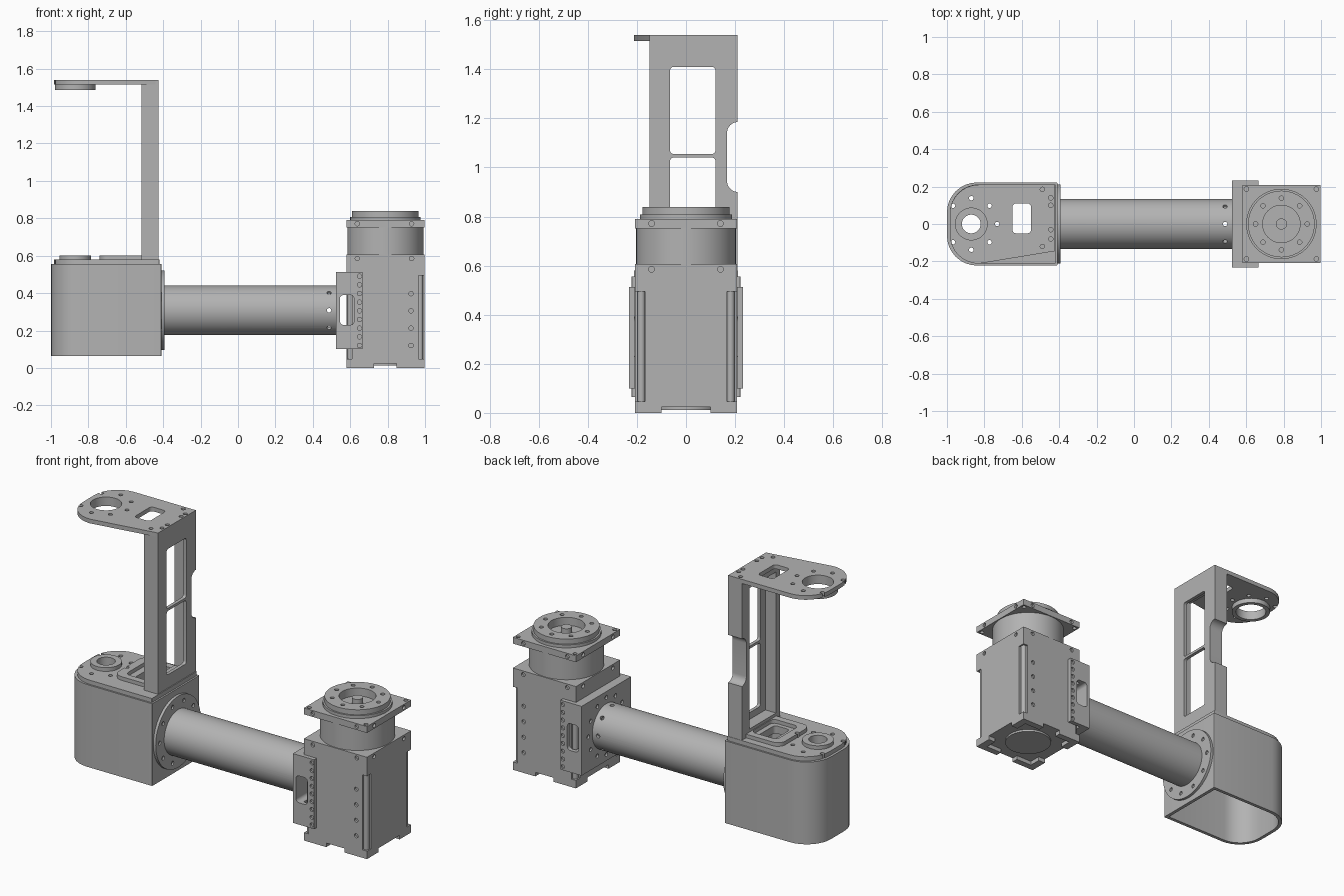
import bpy, bmesh
from math import sin, cos, pi, radians

if "Cube" in bpy.data.objects:
    bpy.data.objects.remove(bpy.data.objects["Cube"])

GREY = (0.45, 0.45, 0.45, 1)
metal = bpy.data.materials.new("machined grey")
metal.use_nodes = True
metal.diffuse_color = GREY
metal.node_tree.nodes["Principled BSDF"].inputs["Base Color"].default_value = GREY

# Mapping of an outline (u, v) and extrusion w into space
AXES = {"x": lambda u, v, w: (w, u, v),
        "y": lambda u, v, w: (u, w, v),
        "z": lambda u, v, w: (u, v, w)}


def prism(pts, lo, hi, axis="z", bm=None):
    bm = bm or bmesh.new()
    a = [bm.verts.new(AXES[axis](u, v, lo)) for u, v in pts]
    b = [bm.verts.new(AXES[axis](u, v, hi)) for u, v in pts]
    bm.faces.new(a)
    bm.faces.new(b)
    for i in range(len(pts)):
        j = (i + 1) % len(pts)
        bm.faces.new((a[i], a[j], b[j], b[i]))
    bmesh.ops.recalc_face_normals(bm, faces=bm.faces)
    return bm


def circle(u, v, r, n=48):
    return [(u + r * cos(2 * pi * i / n), v + r * sin(2 * pi * i / n)) for i in range(n)]


def rounded(u0, u1, v0, v1, r_left, r_right=None, n=8):
    r_right = r_left if r_right is None else r_right
    corners = [(u1, v1, r_right, -1, -1), (u0, v1, r_left, 1, -1),
               (u0, v0, r_left, 1, 1), (u1, v0, r_right, -1, 1)]
    pts = []
    for k, (u, v, r, su, sv) in enumerate(corners):
        for i in range(n + 1 if r else 1):
            a = pi / 2 * (k + i / n)
            pts.append((u + su * r + r * cos(a), v + sv * r + r * sin(a)) if r else (u, v))
    return pts


def box(x0, x1, y0, y1, z0, z1, bm=None):
    return prism(rounded(x0, x1, y0, y1, 0), z0, z1, "z", bm)


def holes(points, lo, hi, axis="z", r=0.012):
    bm = bmesh.new()
    for u, v in points:
        prism(circle(u, v, r, 14), lo, hi, axis, bm)
    return bm


def make(name, bm, *cuts):
    def new_object(label, data):
        mesh = bpy.data.meshes.new(label)
        data.to_mesh(mesh)
        data.free()
        ob = bpy.data.objects.new(label, mesh)
        bpy.context.collection.objects.link(ob)
        return ob
    ob = new_object(name, bm)
    ob.data.materials.append(metal)
    bpy.ops.object.select_all(action="DESELECT")
    bpy.context.view_layer.objects.active = ob
    ob.select_set(True)
    for cut in cuts:
        cutter = new_object("cutter", cut)
        cutter.hide_render = True
        mod = ob.modifiers.new("cut", "BOOLEAN")
        mod.operation, mod.solver, mod.object = "DIFFERENCE", "EXACT", cutter
        bpy.ops.object.modifier_apply(modifier=mod.name)
        bpy.data.objects.remove(cutter)
    bpy.ops.object.shade_smooth_by_angle(angle=radians(30))
    return ob


# ---- Base housing: open-bottomed shell with a rounded end
make("housing_shell", prism(rounded(-1, -0.41, -0.222, 0.222, 0.16, 0.004), 0.065, 0.555),
     prism(rounded(-0.98, -0.43, -0.202, 0.202, 0.14, 0.01), 0, 0.7))

PIVOT = -0.87
bolt_ring = circle(PIVOT, 0, 0.138, 8)
plate_slot = rounded(-0.65, -0.55, -0.05, 0.11, 0.02)

make("housing_lid", prism(rounded(-0.985, -0.42, -0.212, 0.212, 0.155, 0.004), 0.535, 0.58),
     prism(circle(PIVOT, 0, 0.05), 0.4, 0.7), holes(bolt_ring, 0.4, 0.7),
     prism(plate_slot, 0.4, 0.7))
make("lower_bearing_boss", prism(circle(PIVOT, 0, 0.085), 0.575, 0.602),
     prism(circle(PIVOT, 0, 0.05), 0.4, 0.7))
make("column_foot", prism(rounded(-0.74, -0.5, -0.115, 0.17, 0.05, 0), 0.575, 0.602),
     prism(rounded(-0.69, -0.52, -0.075, 0.13, 0.03), 0.4, 0.7),
     holes(bolt_ring, 0.4, 0.7))

# ---- Upright column: pocketed channel with two windows and a side relief
make("column", box(-0.515, -0.425, -0.148, 0.21, 0.575, 1.54),
     box(-0.6, -0.445, -0.112, 0.137, 0.62, 1.46),
     prism(rounded(-0.065, 0.12, 1.055, 1.41, 0.015), -0.6, -0.3, "x"),
     prism(rounded(-0.065, 0.12, 0.66, 1.04, 0.015), -0.6, -0.3, "x"),
     prism(rounded(0.167, 0.3, 0.9, 1.185, 0.045), -0.6, -0.3, "x"),
     holes([(-0.49, 0.185), (-0.49, -0.12)] + [(-0.445, y) for y in (0.14, 0.1, -0.03, -0.08)],
           1.515, 1.6))

# ---- Upper arm plate, tapered on its front edge
top_outline = [p for p in rounded(-0.985, -0.44, -0.212, 0.21, 0.155, 0)][:-1]
top_outline.append((-0.44, -0.148))
make("upper_plate", prism(top_outline, 1.515, 1.54),
     prism(circle(PIVOT, 0, 0.085), 1.4, 1.6), holes(bolt_ring, 1.4, 1.6),
     prism(plate_slot, 1.4, 1.6),
     holes([(-0.49, 0.185), (-0.49, -0.12)] + [(-0.445, y) for y in (0.14, 0.1, -0.03, -0.08)],
           1.4, 1.6))
make("upper_bearing_ring", prism(circle(PIVOT, 0, 0.109), 1.487, 1.52),
     prism(circle(PIVOT, 0, 0.085), 1.4, 1.6))

# ---- Link tube and its flange
LINK_Z = 0.308
make("tube_flange", prism(circle(0, LINK_Z, 0.212, 64), -0.415, -0.394, "x"),
     holes(circle(0, LINK_Z, 0.175, 10), -0.403, -0.3, "x"))

radial = bmesh.new()
for i in range(8):
    a = i * pi / 4
    bmesh.ops.create_cone(radial, cap_ends=True, segments=14, radius1=0.012, radius2=0.012, depth=0.08)
    new = radial.verts[-28:]
    for v in new:
        side, out, along = v.co.x, v.co.z + 0.13, v.co.y
        v.co = (0.487 + along, out * cos(a) - side * sin(a), LINK_Z + out * sin(a) + side * cos(a))
bmesh.ops.recalc_face_normals(radial, faces=radial.faces)
make("link_tube", prism(circle(0, LINK_Z, 0.133, 64), -0.4, 0.53, "x"),
     prism(circle(0, LINK_Z, 0.115, 64), -0.39, 0.525, "x"), radial)

# ---- Clamp bracket wrapping the drive body
clamp_rows = [(0.65, 0.12 + 0.0463 * i) for i in range(9)]
make("clamp_bracket", box(0.525, 0.665, -0.233, 0.233, 0.1, 0.513),
     box(0.579, 0.8, -0.209, 0.209, 0, 0.7),
     prism(rounded(0.545, 0.62, 0.23, 0.39, 0.02), -0.4, 0.4, "y"),
     holes(clamp_rows, -0.3, -0.222, "y"), holes(clamp_rows, 0.222, 0.3, "y"),
     holes(circle(0, LINK_Z, 0.17, 12), 0.5, 0.535, "x"))

# ---- Drive body with corner channels and a recessed underside
CX, H = 0.788, 0.208
corners = [(sx, sy) for sx in (-1, 1) for sy in (-1, 1)]
channels, rods = bmesh.new(), bmesh.new()
for sx, sy in corners:
    xs = sorted((CX + sx * (H - 0.03), CX + sx * (H + 0.05)))
    ys = sorted((sy * (H - 0.04), sy * (H + 0.05)))
    box(*xs, *ys, 0.047, 0.495, channels)
    prism(circle(CX + sx * (H - 0.022), sy * (H - 0.026), 0.016, 16), 0.04, 0.5, "z", rods)
make("corner_rods", rods)


def side_holes(z):
    """Paired screw holes on all four sides of the square drive."""
    cuts = []
    for s in (-1, 1):
        span = sorted((s * (H - 0.012), s * (H + 0.05)))
        cuts.append(holes([(CX - 0.15, z), (CX + 0.14, z)], *span, "y"))
        cuts.append(holes([(-0.14, z), (0.14, z)], CX + span[0], CX + span[1], "x"))
    return cuts


body_rows = [(0.925, 0.12 + 0.0925 * i) for i in range(4)]
make("drive_body", box(CX - H, CX + H, -H, H, 0, 0.607),
     channels,
     box(0.5, 1.1, -0.1, 0.1, -0.1, 0.024),
     box(CX - H + 0.045, CX + H - 0.045, -0.17, 0.17, -0.1, 0.024),
     box(CX - 0.06, CX + 0.06, -0.3, 0.3, -0.1, 0.024),
     holes(body_rows, -0.3, -0.196, "y"), holes(body_rows, 0.196, 0.3, "y"),
     *side_holes(0.585))
make("underside_cover", prism(circle(CX, 0, 0.13), 0.012, 0.04))

# ---- Drive neck, square flange and rotating output
make("drive_neck", prism(circle(CX, 0, 0.203, 64), 0.6, 0.76))
make("square_flange", box(CX - H, CX + H, -H, H, 0.752, 0.79),
     holes([(CX + sx * 0.187, sy * 0.187) for sx, sy in corners], 0.7, 0.9),
     *side_holes(0.771))
make("output_collar", prism(circle(CX, 0, 0.188, 64), 0.785, 0.808),
     prism(circle(CX, 0, 0.1), 0.79, 0.9))
make("output_disc", prism(circle(CX, 0, 0.178, 64), 0.805, 0.838),
     prism(circle(CX, 0, 0.1), 0.7, 0.9),
     holes(circle(CX, 0, 0.138, 8), 0.825, 0.9))
make("output_hub", prism(circle(CX, 0, 0.03, 24), 0.785, 0.83))
